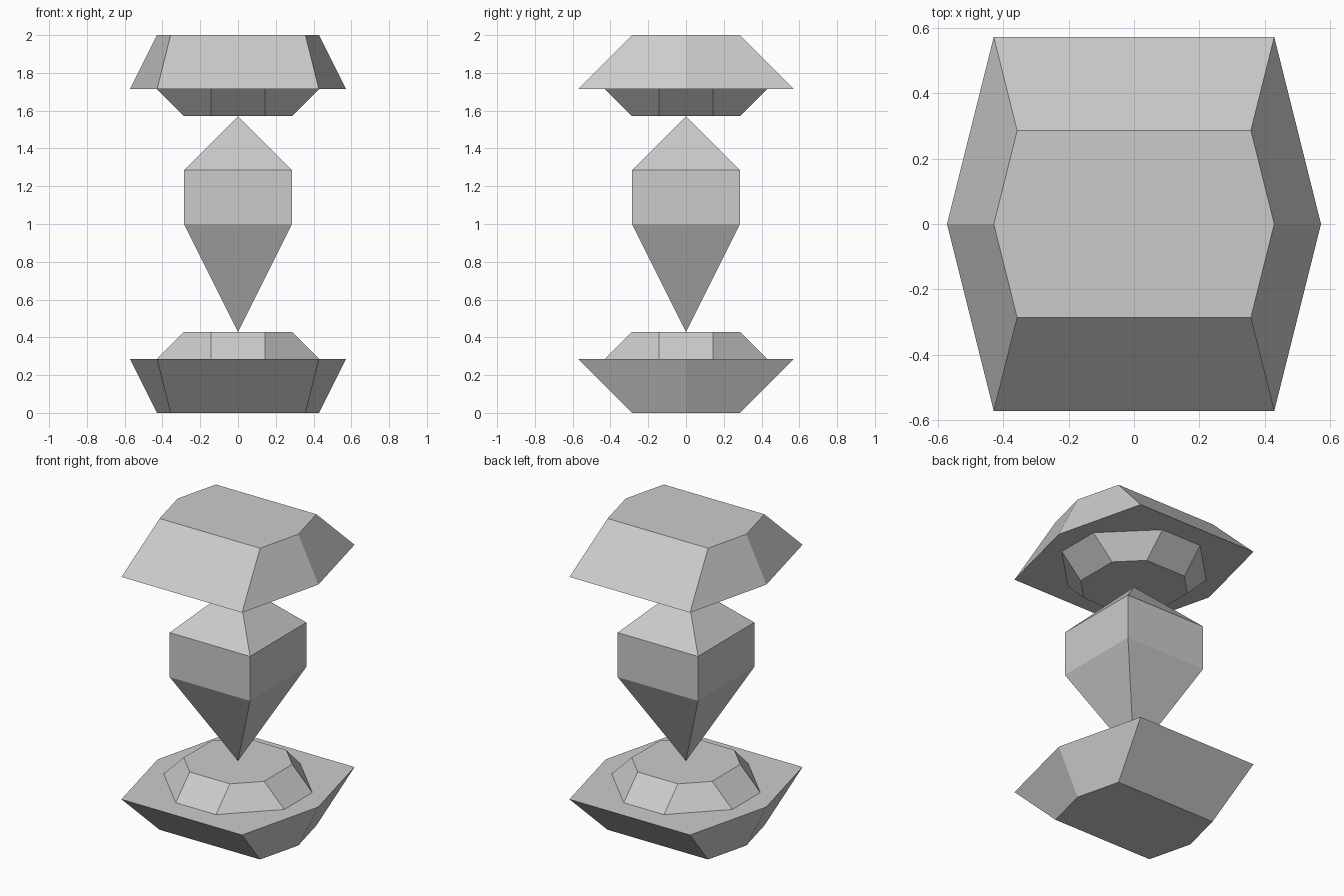
import bpy
import bmesh

if "Cube" in bpy.data.objects:
    bpy.data.objects.remove(bpy.data.objects["Cube"])

U = 2 / 14  # the whole model sits on a grid of sevenths


def loft(name, rings, cap_start=True, cap_end=True):
    """Skin a stack of rings; a one-point ring makes a pointed tip."""
    bm = bmesh.new()
    loops = [[bm.verts.new((x * U, y * U, z * U)) for x, y in pts] for z, pts in rings]
    for a, b in zip(loops, loops[1:]):
        n = max(len(a), len(b))
        for i in range(n):
            j = (i + 1) % n
            if len(a) == 1:
                bm.faces.new((a[0], b[j], b[i]))
            elif len(b) == 1:
                bm.faces.new((a[i], a[j], b[0]))
            else:
                bm.faces.new((a[i], a[j], b[j], b[i]))
    if cap_start and len(loops[0]) > 2:
        bm.faces.new(loops[0][::-1])
    if cap_end and len(loops[-1]) > 2:
        bm.faces.new(loops[-1])
    bmesh.ops.recalc_face_normals(bm, faces=bm.faces)
    mesh = bpy.data.meshes.new(name)
    bm.to_mesh(mesh)
    bm.free()
    obj = bpy.data.objects.new(name, mesh)
    bpy.context.collection.objects.link(obj)
    return obj


def hexagon(tip, x, y):
    return [(tip, 0), (x, y), (-x, y), (-tip, 0), (-x, -y), (x, -y)]


def octagon(r, s=1):
    return [(r, -s), (r, s), (s, r), (-s, r), (-r, s), (-r, -s), (-s, -r), (s, -r)]


def square(r):
    return [(r, -r), (r, r), (-r, r), (-r, -r)]


# Base and its mirrored cap: hexagonal slab plus octagonal collar facing the crystal
for prefix, height in (("base", lambda z: z), ("cap", lambda z: 14 - z)):
    loft(prefix + "_slab", [(height(0), hexagon(3, 2.5, 2)),
                            (height(2), hexagon(4, 3, 4))])
    loft(prefix + "_collar", [(height(2), octagon(3)),
                              (height(3), octagon(2))], cap_start=False)

# Floating crystal between them
tip = [(0, 0)]
loft("crystal", [(3, tip), (7, square(2)), (9, square(2)), (11, tip)])
